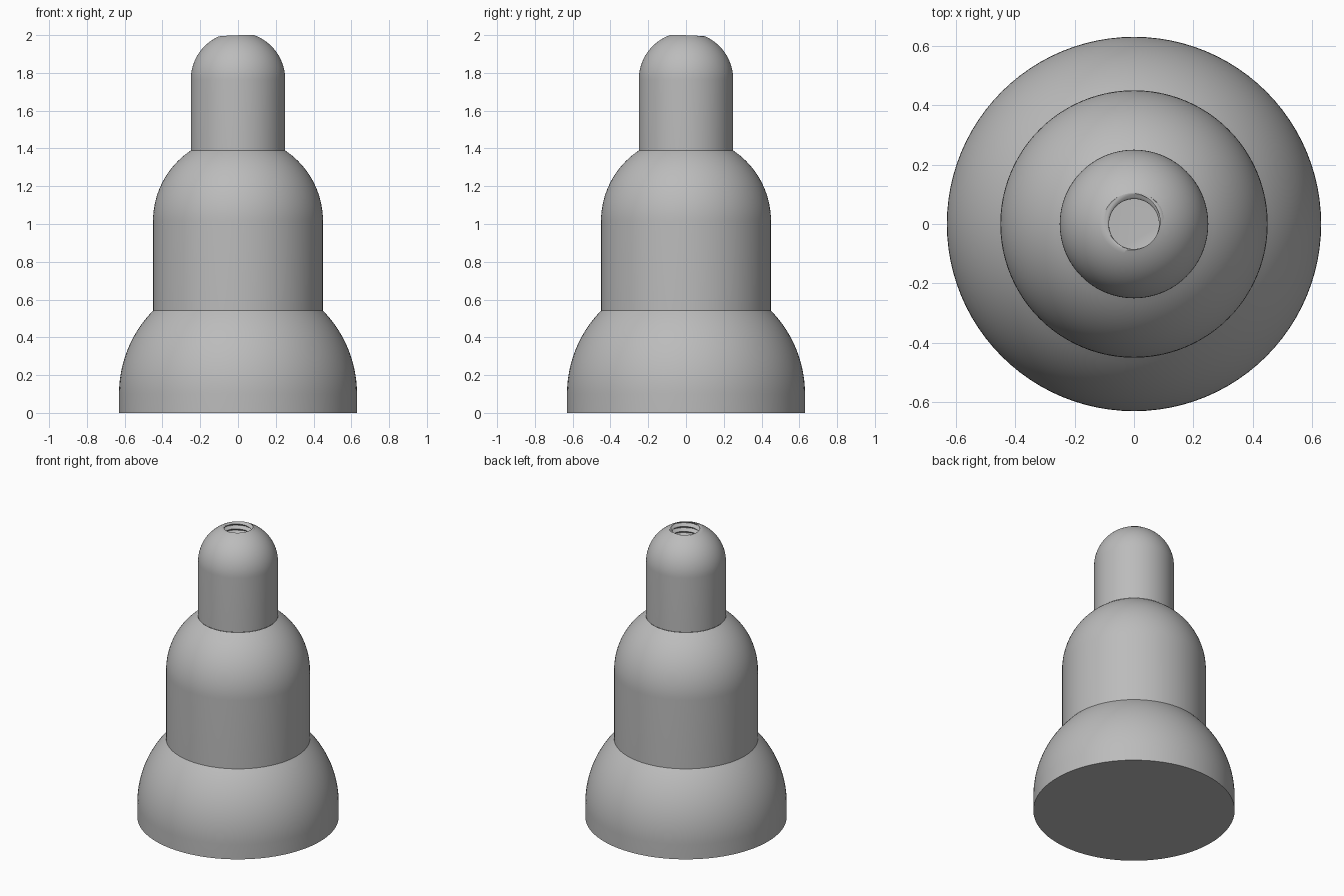
import bpy, bmesh, math

if "Cube" in bpy.data.objects:
    bpy.data.objects.remove(bpy.data.objects["Cube"], do_unlink=True)

SEGMENTS = 96
PITCH = 0.034
BORE_DEPTH = 0.4
ROWS_PER_TURN = 12

grey = bpy.data.materials.new("plain grey")
grey.use_nodes = True
grey.diffuse_color = (0.5, 0.5, 0.5, 1)
grey.node_tree.nodes["Principled BSDF"].inputs["Base Color"].default_value = (0.5, 0.5, 0.5, 1)


def lathe(name, profile, cap_start=False, cap_end=False):
    """Revolve profile(angle), a list of (radius, height) points, around z."""
    bm = bmesh.new()
    columns = []
    for i in range(SEGMENTS):
        a = math.tau * i / SEGMENTS
        columns.append([bm.verts.new((r * math.cos(a), r * math.sin(a), z))
                        for r, z in profile(a)])
    for i, col in enumerate(columns):
        nxt = columns[(i + 1) % SEGMENTS]
        for k in range(len(col) - 1):
            bm.faces.new((col[k], nxt[k], nxt[k + 1], col[k + 1]))
    if cap_start:
        bm.faces.new([c[0] for c in reversed(columns)])
    if cap_end:
        bm.faces.new([c[-1] for c in columns])
    mesh = bpy.data.meshes.new(name)
    bm.to_mesh(mesh)
    bm.free()
    mesh.materials.append(grey)
    obj = bpy.data.objects.new(name, mesh)
    bpy.context.collection.objects.link(obj)
    bpy.ops.object.select_all(action="DESELECT")
    obj.select_set(True)
    bpy.context.view_layer.objects.active = obj
    bpy.ops.object.shade_smooth_by_angle(angle=math.radians(35))
    return obj


def domed(radius, bottom, shoulder, end_radius, steps=20):
    """Straight wall followed by a spherical dome that stops at end_radius."""
    sweep = math.acos(end_radius / radius)
    arc = [(radius * math.cos(sweep * k / steps),
            shoulder + radius * math.sin(sweep * k / steps))
           for k in range(steps + 1)]
    return [(radius, bottom)] + arc


def thread_radius(angle, z):
    """Radius of the right-handed internal thread."""
    phase = (z - 2) / PITCH - (angle - math.radians(135)) / math.tau
    return 0.095 + 0.011 * math.cos(math.tau * phase)


def tip_profile(angle):
    # Dome running into the threaded bore
    outer = domed(0.25, 1.39, 1.765, thread_radius(angle, 2))
    top = outer[-1][1]
    rows = round(BORE_DEPTH / PITCH * ROWS_PER_TURN)
    heights = [2 - BORE_DEPTH * k / rows for k in range(1, rows + 1)]
    bore = [(thread_radius(angle, z), min(z, top - 0.0005)) for z in heights]
    return outer + bore


# Stacked body
base = domed(0.63, 0, 0.10, 0.45)
middle = domed(0.45, base[-1][1], 1.015, 0.25)
lathe("base", lambda a: base, cap_start=True)
lathe("middle_body", lambda a: middle)
lathe("threaded_tip", tip_profile, cap_end=True)
